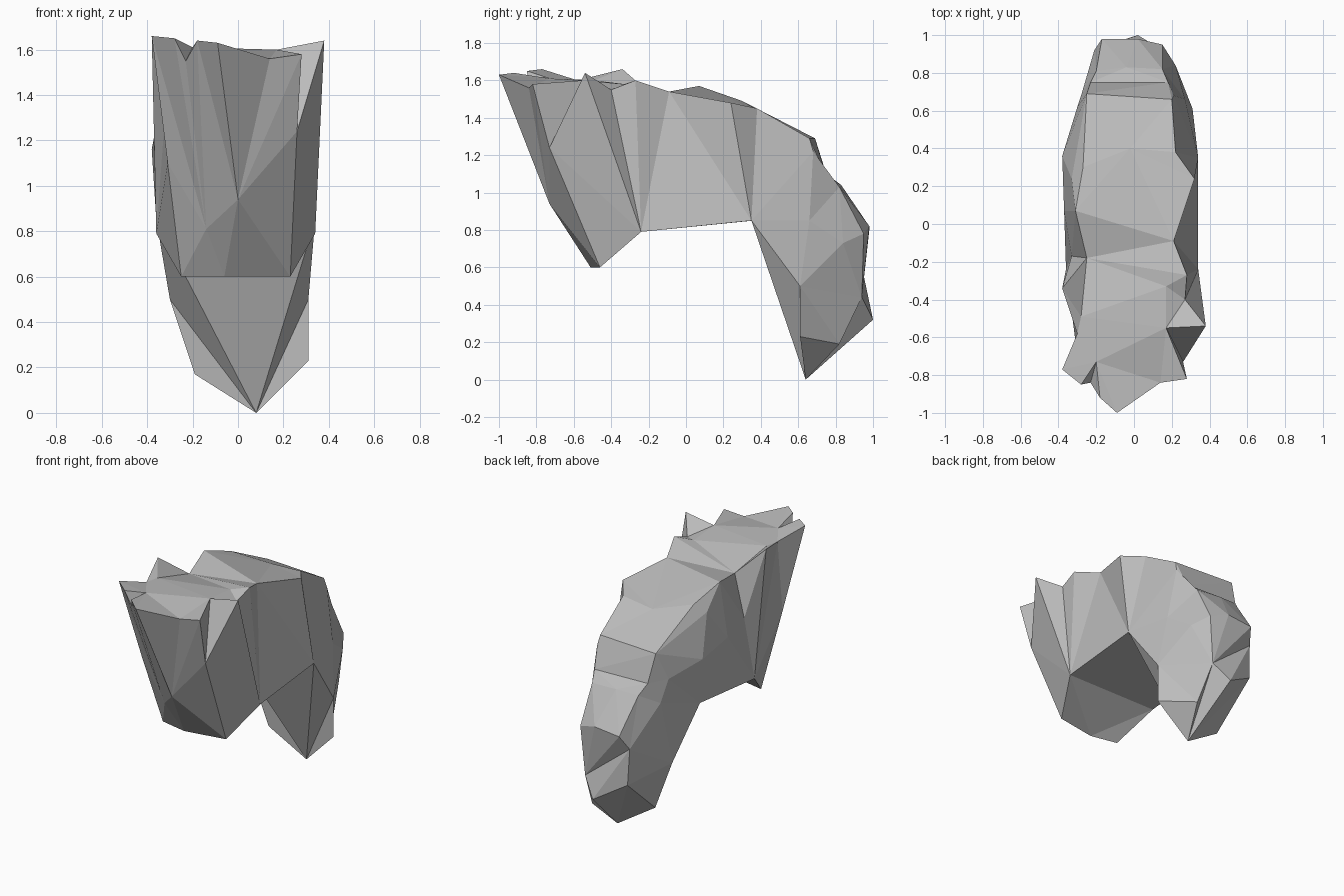
import bpy
import bmesh
from mathutils import Vector

if "Cube" in bpy.data.objects:
    bpy.data.objects.remove(bpy.data.objects["Cube"], do_unlink=True)


def make_material(name, colour):
    material = bpy.data.materials.new(name)
    material.use_nodes = True
    material.diffuse_color = colour
    material.node_tree.nodes["Principled BSDF"].inputs["Base Color"].default_value = colour
    return material


# Springing points of the span, shared by several cross-sections
front_spring_left, front_spring_right = (.34, -.24, .79), (-.36, -.24, .79)
back_spring_left, back_spring_right = (.34, .35, .85), (-.36, .36, .85)

# Every cross-section runs from the lower +x edge, over the top, to the lower -x edge
front_face = [(.23, -.46, .6), (.26, -.73, 1.24), (.28, -.82, 1.58), (.14, -.84, 1.56),
              (-.09, -1, 1.63), (-.18, -.92, 1.64), (-.23, -.84, 1.55), (-.28, -.85, 1.65),
              (-.38, -.77, 1.66), (-.31, -.62, 1.1), (-.25, -.47, .6)]
front_crest = [front_spring_left, (.38, -.54, 1.64), (.17, -.55, 1.6), (-.2, -.73, 1.61),
               (-.3, -.58, 1.6), front_spring_right]
rear_crest = [front_spring_left, (.27, -.4, 1.55), (.17, -.33, 1.58), (-.28, -.49, 1.6),
              (-.38, -.34, 1.66), front_spring_right]

# Span sections
span_start = [front_spring_left, (.28, -.27, 1.6), (-.25, -.18, 1.52), (-.33, -.17, 1.23),
              front_spring_right]
span_saddle = [front_spring_left, (.21, -.09, 1.54), (-.31, .07, 1.57), (-.37, .07, 1.2),
               front_spring_right]
span_end = [back_spring_left, (.32, .24, 1.48), (-.02, .4, 1.43), (-.27, .3, 1.49),
            (-.33, .24, 1.43), (-.38, .36, 1.16), back_spring_right]

# Back leg sections
shoulder = [back_spring_left, (.22, .38, 1.45), (.2, .66, 1.29), (-.25, .69, 1.29),
            (-.3, .62, 1.1), back_spring_right]
hip = [back_spring_left, (.21, .68, 1.22), (.18, .75, 1.09), (-.23, .75, 1.1),
       (-.3, .62, 1.1), back_spring_right]
knee = [(.31, .61, .5), (.27, .66, .85), (.15, .82, 1.03), (-.04, .83, 1.04),
        (-.2, .81, 1.03), (-.28, .68, .95), (-.3, .58, .5)]
shin = [(.31, .61, .5), (.22, .84, .73), (.15, .95, .78), (.02, .98, .82), (-.17, .98, .8),
        (-.21, .92, .7), (-.3, .58, .5)]
ankle = [(.31, .61, .23), (.15, .82, .19), (.12, .94, .44), (.02, 1, .32), (-.2, .93, .45),
         (-.19, .61, .17)]

bm = bmesh.new()
corner = {}


def vertex(point):
    """Reuse one vertex for each shared corner."""
    if point not in corner:
        corner[point] = bm.verts.new(point)
    return corner[point]


def face(*points):
    """Add a face, dropping repeated corners."""
    unique = list(dict.fromkeys(points))
    if len(unique) > 2:
        verts = [vertex(p) for p in unique]
        if not bm.faces.get(verts):
            bm.faces.new(verts)


def gap(first, second):
    return (Vector(first) - Vector(second)).length


def bridge(first, second):
    """Zip two sections with triangles, always taking the shorter diagonal."""
    i = j = 0
    while i < len(first) - 1 or j < len(second) - 1:
        can_first, can_second = i < len(first) - 1, j < len(second) - 1
        if can_first and (not can_second
                          or gap(first[i + 1], second[j]) <= gap(first[i], second[j + 1])):
            face(first[i], first[i + 1], second[j])
            i += 1
        else:
            face(first[i], second[j + 1], second[j])
            j += 1


def fan(tip, path):
    """Join a path to one point."""
    for start, end in zip(path, path[1:]):
        face(tip, start, end)


# Front block, with a deep notch cut behind its +x front corner
bridge(front_face[:2], front_crest[:3])
bridge(front_face[1:], front_crest[2:])

# Outer skin of the rest of the arch
sections = [front_crest, rear_crest, span_start, span_saddle, span_end,
            shoulder, hip, knee, shin, ankle]
for first, second in zip(sections, sections[1:]):
    bridge(first, second)

# Faceted front, with a groove running down from the notch to the toe
front_toe, groove = (-.06, -.51, .6), (-.14, -.61, .81)
fan((0, -.73, .94), [groove, front_toe] + front_face[:6] + [groove])
fan(groove, front_face[5:] + [front_toe])

# Underside of the front block and of the span
bridge([front_face[0], front_toe, front_face[-1]], [front_spring_left, front_spring_right])
bridge([front_spring_left, front_spring_right], [back_spring_left, back_spring_right])

# Pointed foot and inner side of the back leg
fan((.08, .64, 0), ankle + [knee[-1], back_spring_right, back_spring_left, knee[0], ankle[0]])

bmesh.ops.recalc_face_normals(bm, faces=bm.faces[:])
mesh = bpy.data.meshes.new("stone_arch")
bm.to_mesh(mesh)
bm.free()
mesh.materials.append(make_material("stone grey", (.5, .5, .5, 1)))
arch = bpy.data.objects.new("stone_arch", mesh)
bpy.context.collection.objects.link(arch)
